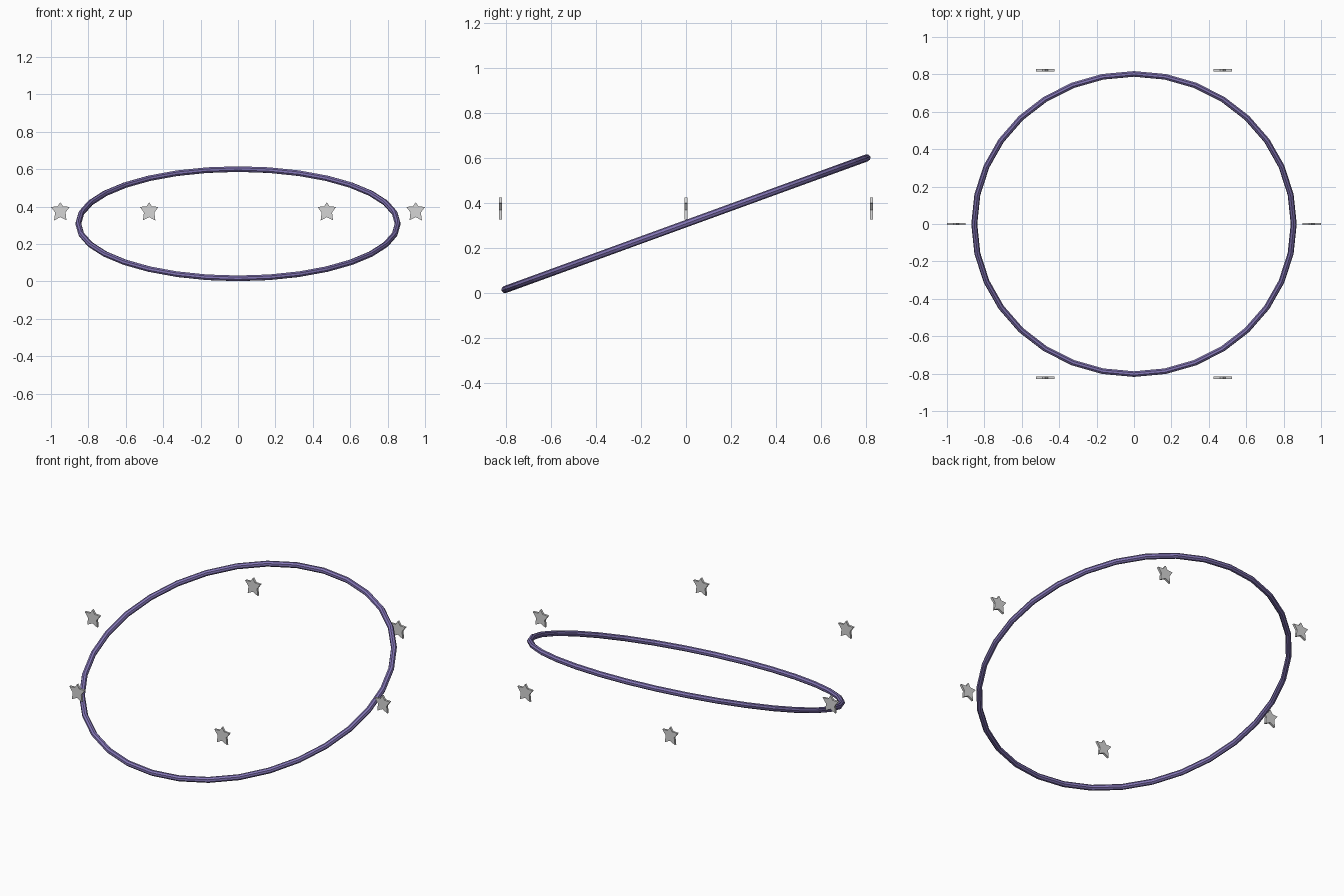
import bpy, bmesh, math

cube = bpy.data.objects.get("Cube")
if cube:
    bpy.data.objects.remove(cube, do_unlink=True)


def material(name, rgb):
    m = bpy.data.materials.new(name)
    m.use_nodes = True
    color = (*rgb, 1.0)
    m.diffuse_color = color
    m.node_tree.nodes["Principled BSDF"].inputs["Base Color"].default_value = color
    return m


purple = material("muted_purple", (0.23, 0.18, 0.47))
silver = material("silver_grey", (0.66, 0.66, 0.66))

# Tilted ring, rising towards the back
bpy.ops.mesh.primitive_torus_add(
    major_radius=0.854, minor_radius=0.016, major_segments=32, minor_segments=8,
    location=(0, 0, 0.308), rotation=(math.radians(20), 0, 0))
ring = bpy.context.object
ring.name = "orbit_ring"
ring.data.materials.append(purple)

# Blunt five-pointed star plate, shared by all six stars
STAR_DEPTH = 0.013
half = [(0, 0.049), (0.015, 0.026), (0.05, 0.024),
        (0.028, -0.006), (0.033, -0.048), (0, -0.031)]
profile = half + [(-x, z) for x, z in half[-2:0:-1]]
star_mesh = bpy.data.meshes.new("star")
bm = bmesh.new()
face = bm.faces.new([bm.verts.new((x, -STAR_DEPTH / 2, z)) for x, z in profile])
back = bmesh.ops.extrude_face_region(bm, geom=[face], use_keep_orig=True)["geom"]
bmesh.ops.translate(bm, vec=(0, STAR_DEPTH, 0),
                    verts=[v for v in back if isinstance(v, bmesh.types.BMVert)])
bmesh.ops.recalc_face_normals(bm, faces=bm.faces)
bm.to_mesh(star_mesh)
bm.free()
star_mesh.materials.append(silver)

# Six level stars evenly spaced around the ring, all facing the front
names = ["left", "back_left", "back_right", "right", "front_right", "front_left"]
for i, name in enumerate(names):
    a = i * math.pi / 3
    star = bpy.data.objects.new(name + "_star", star_mesh)
    star.location = (0.95 * math.cos(a), 0.95 * math.sin(a), 0.374)
    bpy.context.collection.objects.link(star)
